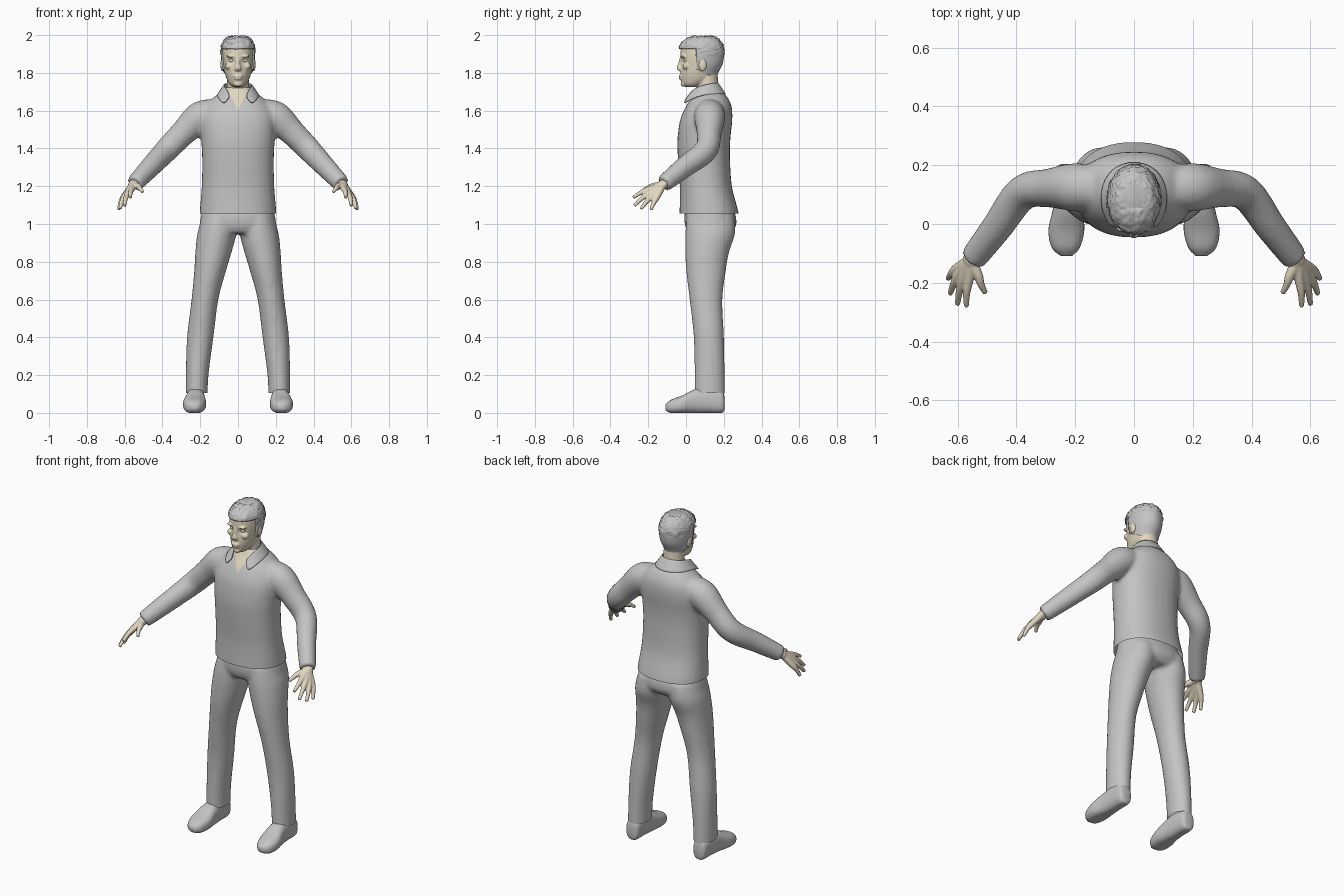
import bpy, bmesh, math, random
from mathutils import Vector, Matrix

random.seed(4)
if "Cube" in bpy.data.objects:
    bpy.data.objects.remove(bpy.data.objects["Cube"])


def material(name, rgb):
    m = bpy.data.materials.new(name)
    m.use_nodes = True
    m.diffuse_color = (*rgb, 1)
    m.node_tree.nodes["Principled BSDF"].inputs["Base Color"].default_value = (*rgb, 1)
    return m


GREY = material("cloth_grey", (0.55, 0.55, 0.55))
SKIN = material("skin_beige", (0.76, 0.68, 0.53))


def spline(rows, steps):
    """Smooth curve through rows of numbers."""
    p = [Vector(r) for r in rows]
    p = [p[0]] + p + [p[-1]]
    out = []
    for a, b, c, d in zip(p, p[1:], p[2:], p[3:]):
        for k in range(steps):
            t = k / steps
            out.append(b + (c - a) * (t / 2) + (a * 2 - b * 5 + c * 4 - d) * (t * t / 2)
                       + (b * 3 - a - c * 3 + d) * (t ** 3 / 2))
    return out + [p[-1]]


def loft(bm, rows, axis=None, side=1, n=32, steps=5, power=1.0):
    """Rows are x, y, z and two radii; rings face an axis or follow the path."""
    rings, pts = [], spline(rows, steps)
    for i, r in enumerate(pts):
        if axis == "z":
            u, v = Vector((1, 0, 0)), Vector((0, 1, 0))
        elif axis == "y":
            u, v = Vector((1, 0, 0)), Vector((0, 0, 1))
        else:
            t = Vector(pts[min(i + 1, len(pts) - 1)][:3]) - Vector(pts[max(i - 1, 0)][:3])
            u = t.cross(Vector((0, 0, 1))).normalized()
            v = u.cross(t).normalized()
        ring = []
        for k in range(n):
            a = math.tau * k / n
            c, s = math.cos(a), math.sin(a)
            co = (Vector(r[:3]) + u * r[3] * math.copysign(abs(c) ** power, c)
                  + v * r[4] * math.copysign(abs(s) ** power, s))
            ring.append(bm.verts.new((co.x * side, co.y, co.z)))
        rings.append(ring)
    for a, b in zip(rings, rings[1:]):
        for k in range(n):
            bm.faces.new((a[k], a[(k + 1) % n], b[(k + 1) % n], b[k]))
    bm.faces.new(rings[0])
    bm.faces.new(rings[-1])
    bmesh.ops.recalc_face_normals(bm, faces=bm.faces)


def ball(bm, centre, size):
    m = Matrix.Translation(centre) @ Matrix.Diagonal((*size, 1))
    bmesh.ops.create_uvsphere(bm, u_segments=20, v_segments=12, radius=1, matrix=m)


def finish(name, bm, mats, voxel=0, smooth=6):
    """Make an object, optionally fusing its pieces into one smooth skin."""
    me = bpy.data.meshes.new(name)
    bm.to_mesh(me)
    bm.free()
    ob = bpy.data.objects.new(name, me)
    bpy.context.collection.objects.link(ob)
    if voxel:
        r = ob.modifiers.new("fuse", "REMESH")
        r.mode, r.voxel_size = "VOXEL", voxel
        s = ob.modifiers.new("relax", "SMOOTH")
        s.factor, s.iterations = 0.5, smooth
        dg = bpy.context.evaluated_depsgraph_get()
        ob.data = bpy.data.meshes.new_from_object(ob.evaluated_get(dg))
        ob.modifiers.clear()
    ob.data.materials.clear()
    for m in mats:
        ob.data.materials.append(m)
    ob.data.shade_smooth()
    return ob


def cut(bm, co, no, clear=False):
    """Slice along a plane, optionally dropping the side the normal points to."""
    bmesh.ops.bisect_plane(bm, geom=bm.verts[:] + bm.edges[:] + bm.faces[:],
                           plane_co=co, plane_no=no, clear_outer=clear)


# Jacket with sleeves, hem and open neck
bm = bmesh.new()
loft(bm, [(0, .122, .98, .20, .16), (0, .122, 1.06, .203, .156), (0, .105, 1.2, .192, .138),
          (0, .095, 1.35, .19, .138), (0, .095, 1.45, .195, .14), (0, .107, 1.55, .2, .138),
          (0, .12, 1.62, .178, .122), (0, .125, 1.67, .13, .096), (0, .12, 1.7, .088, .073),
          (0, .115, 1.725, .072, .06)], "z", power=.88)
for s in (1, -1):
    loft(bm, [(.12, .125, 1.6, .07, .065), (.2, .125, 1.565, .082, .084), (.29, .122, 1.482, .066, .069),
              (.38, .105, 1.39, .06, .064), (.465, -.01, 1.3, .053, .056),
              (.548, -.118, 1.213, .046, .046)], side=s)
jacket = finish("jacket", bm, [GREY, SKIN], .011)
bm = bmesh.new()
bm.from_mesh(jacket.data)
cut(bm, (0, 0, 1.055), (0, 0, -1), True)
for s in (1, -1):
    cut(bm, (0, 0, 1.6), (s, 0, -.5))
for f in bm.faces:
    c = f.calc_center_median()
    f.material_index = int(abs(c.x) < (c.z - 1.6) * .5 and c.y < .07)
bm.to_mesh(jacket.data)
bm.free()

# Folded collar with pointed tips
bm = bmesh.new()
half = [((0, .178, 1.748), (0, .22, 1.69)), ((.06, .158, 1.748), (.085, .19, 1.69)),
        ((.082, .10, 1.738), (.118, .11, 1.69)), ((.068, .045, 1.722), (.108, .035, 1.67)),
        ((.04, .008, 1.68), (.078, -.018, 1.635))]
pairs = [[Vector((-x, y, z)) for x, y, z in p] for p in half[:0:-1]]
pairs += [[Vector(q) for q in p] for p in half]
grid = [[bm.verts.new(a.lerp(b, t)) for t in (0, .5, 1)] for a, b in pairs]
for a, b in zip(grid, grid[1:]):
    for k in (0, 1):
        bm.faces.new((a[k], a[k + 1], b[k + 1], b[k]))
bmesh.ops.recalc_face_normals(bm, faces=bm.faces)
collar = finish("collar", bm, [GREY])
sub = collar.modifiers.new("round", "SUBSURF")
sub.levels = sub.render_levels = 2
collar.modifiers.new("thick", "SOLIDIFY").thickness = .006

# Trousers
bm = bmesh.new()
loft(bm, [(0, .12, 1.12, .175, .11), (0, .127, 1.05, .195, .135), (0, .13, .99, .2, .135),
          (0, .125, .95, .17, .11)], "z", power=.9)
for s in (1, -1):
    loft(bm, [(.1, .13, 1.04, .09, .125), (.112, .128, .95, .103, .132), (.13, .112, .85, .096, .116),
              (.148, .106, .75, .084, .105), (.175, .106, .6, .071, .087), (.2, .121, .4, .07, .08),
              (.216, .125, .2, .06, .08), (.22, .125, .04, .057, .081)], "z", s)
trousers = finish("trousers", bm, [GREY], .011)
bm = bmesh.new()
bm.from_mesh(trousers.data)
cut(bm, (0, 0, .105), (0, 0, -1), True)
bm.to_mesh(trousers.data)
bm.free()

# Shoes
for s, label in ((1, "left"), (-1, "right")):
    bm = bmesh.new()
    loft(bm, [(.224, .204, .05, .02, .03), (.224, .19, .06, .04, .06), (.224, .12, .068, .046, .068),
              (.225, .05, .062, .051, .064), (.23, -.02, .045, .061, .047),
              (.232, -.08, .034, .048, .035), (.23, -.108, .03, .02, .016)], "y", s, power=.8)
    for v in bm.verts:
        v.co.z = max(v.co.z, 0)
    finish(label + "_shoe", bm, [GREY])

# Head profile: height, front, back, half width
profile = [(1.725, 0, .06, .025), (1.74, -.02, .1, .045), (1.77, -.029, .15, .061),
           (1.8, -.03, .165, .07), (1.84, -.027, .185, .078), (1.88, -.03, .193, .082),
           (1.92, -.028, .193, .082), (1.95, -.018, .183, .075), (1.978, .015, .16, .056),
           (1.99, .05, .13, .03)]
skull = [(0, (f + b) / 2, z, w, (b - f) / 2) for z, f, b, w in profile]
bm = bmesh.new()
loft(bm, skull, "z")
loft(bm, [(0, .12, 1.62, .068, .062), (0, .117, 1.7, .06, .057), (0, .112, 1.8, .058, .055)], "z")
loft(bm, [(0, -.022, 1.885, .009, .01), (0, -.029, 1.85, .01, .013), (0, -.033, 1.825, .018, .016),
          (0, -.027, 1.81, .016, .012)], "z")
ball(bm, (0, -.027, 1.783), (.026, .013, .007))
ball(bm, (0, -.025, 1.77), (.022, .013, .008))
ball(bm, (0, -.012, 1.742), (.024, .017, .016))
for s in (1, -1):
    ball(bm, (s * .034, -.014, 1.888), (.028, .016, .008))
    ball(bm, (s * .046, 0, 1.835), (.022, .018, .018))
    ball(bm, (s * .083, .088, 1.842), (.011, .022, .034))
head = finish("head", bm, [SKIN], .005, 3)
for v in head.data.vertices:
    d = (v.co - Vector((math.copysign(.034, v.co.x), -.018, 1.866))).length
    v.co.y += max(0, 1 - d / .024) * .012
bm = bmesh.new()
for s in (1, -1):
    ball(bm, (s * .034, -.003, 1.865), (.016, .012, .009))
finish("eyes", bm, [SKIN])

# Short ruffled hair
bm = bmesh.new()
loft(bm, [(x, y, z + .005, a + .008, b + .008) for x, y, z, a, b in skull], "z", n=56)
cut(bm, (0, .055, 1.82), (0, -.055, -.115), True)
cut(bm, (0, 0, 1.927), (0, 0, 1))
cut(bm, (0, .055, 0), (0, 1, 0))
face = [f for f in bm.faces if f.calc_center_median().z < 1.927 and f.calc_center_median().y < .055]
bmesh.ops.delete(bm, geom=face, context="FACES")
bm.normal_update()
for v in bm.verts:
    if v.co.z > 1.9 and not v.is_boundary:
        v.co += v.normal * random.uniform(-.003, .005)
hair = finish("hair", bm, [GREY])
shell = hair.modifiers.new("thick", "SOLIDIFY")
shell.thickness, shell.offset = .012, -1

# Hands: bones fanning from the wrist, as knuckle and tip positions
fingers = [((.562, -.19, 1.185), (.57, -.28, 1.14)), ((.582, -.188, 1.167), (.6, -.274, 1.097)),
           ((.597, -.174, 1.152), (.625, -.238, 1.08)), ((.605, -.153, 1.143), (.632, -.186, 1.075)),
           ((.53, -.175, 1.2), (.505, -.235, 1.17))]
for s, label in ((1, "left"), (-1, "right")):
    bm = bmesh.new()
    loft(bm, [(.53, -.09, 1.235, .028, .024), (.556, -.13, 1.203, .032, .024)], side=s, n=16)
    for knuckle, tip in fingers:
        k, t = Vector(knuckle), Vector(tip)
        mid = k.lerp(t, .5) + Vector((.003, 0, .005))
        loft(bm, [(.556, -.125, 1.207, .022, .02), (*k, .0165, .0165), (*mid, .0125, .0125),
                  (*t, .009, .009)], side=s, n=16)
    finish(label + "_hand", bm, [SKIN], .0045, 2)
